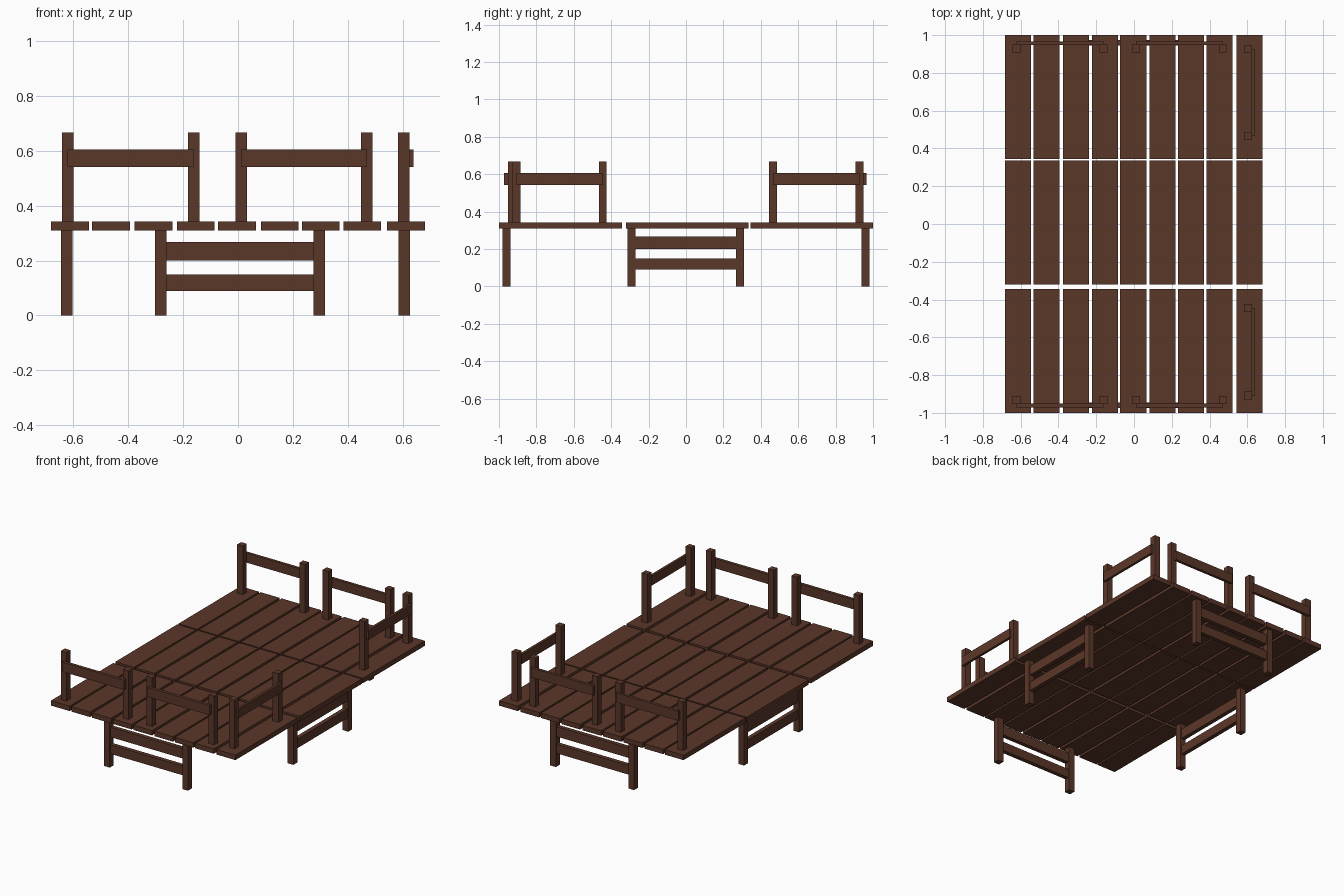
import bpy

if "Cube" in bpy.data.objects:
    bpy.data.objects.remove(bpy.data.objects["Cube"])

wood = bpy.data.materials.new("dark_wood")
wood.diffuse_color = (0.105, 0.038, 0.022, 1)
wood.use_nodes = True
wood.node_tree.nodes["Principled BSDF"].inputs["Base Color"].default_value = wood.diffuse_color


def box(name, x, y, z):
    """Axis-aligned box from (min, max) ranges."""
    bpy.ops.mesh.primitive_cube_add(size=1, location=[(a + b) / 2 for a, b in (x, y, z)])
    ob = bpy.context.object
    ob.name = name
    ob.scale = [b - a for a, b in (x, y, z)]
    bpy.ops.object.transform_apply(location=False, rotation=False, scale=True)
    ob.data.materials.append(wood)
    return ob


T = 0.042               # post thickness
DECK = (0.309, 0.342)   # deck bottom and top

# Deck: nine columns of planks in three rows
for x in (-0.682, -0.532, -0.377, -0.223, -0.073, 0.083, 0.233, 0.384, 0.543):
    for y in ((-1.0, -0.343), (-0.321, 0.335), (0.345, 1.0)):
        box("deck_plank", (x, x + 0.138), y, DECK)

# Upper railings at front and back: two posts with a board on the outer face
for side, post_y, rail_y in (("front", (-0.953, -0.911), (-0.972, -0.951)),
                             ("back", (0.908, 0.949), (0.947, 0.966))):
    for x in (-0.642, -0.010):
        for px in (x, x + 0.459):
            box(side + "_railing_post", (px, px + T), post_y, (DECK[1], 0.667))
        box(side + "_railing_board", (x + T / 2, x + 0.459 + T / 2), rail_y, (0.542, 0.606))

# Upper railings along the right side
for y in (-0.928, 0.444):
    for py in (y, y + 0.462):
        box("side_railing_post", (0.583, 0.625), (py, py + T), (DECK[1], 0.667))
    box("side_railing_board", (0.623, 0.640), (y + T / 2, y + 0.462 + T / 2), (0.542, 0.606))

# Leg frames under the deck: two legs joined by two boards
BOARDS = ((0.089, 0.150), (0.201, 0.267))
for side, y in (("front", -0.981), ("back", 0.939)):
    for x in (-0.303, 0.275):
        box(side + "_leg", (x, x + T), (y, y + T), (0, DECK[0]))
    for z in BOARDS:
        box(side + "_leg_board", (-0.262, 0.276), (y + 0.007, y + 0.035), z)
for side, x in (("left", -0.646), ("right", 0.585)):
    for y in (-0.312, 0.268):
        box(side + "_leg", (x, x + T), (y, y + T), (0, DECK[0]))
    for z in BOARDS:
        box(side + "_leg_board", (x + 0.007, x + 0.035), (-0.271, 0.269), z)
